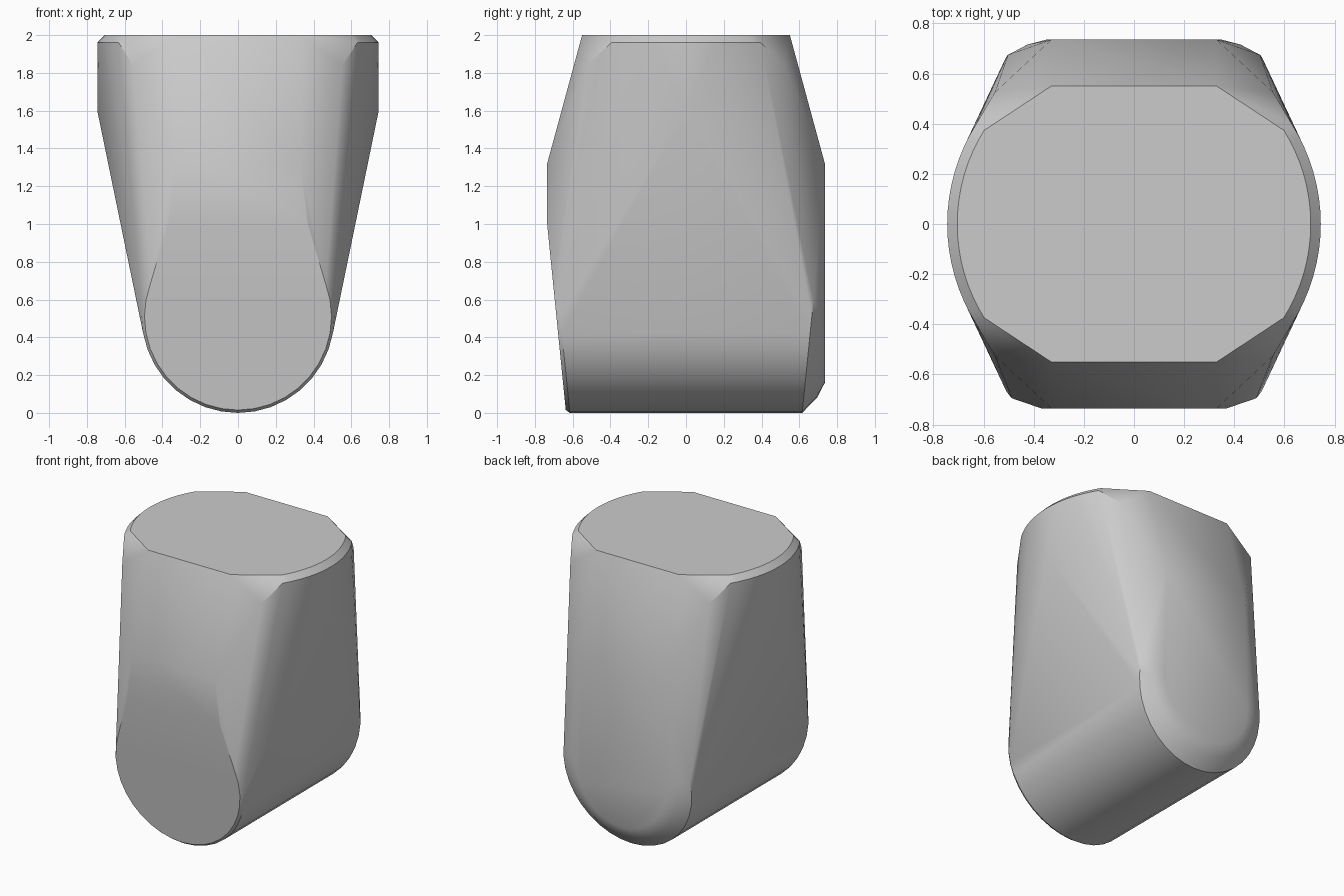
import bpy
import bmesh
from math import sin, cos, radians

if "Cube" in bpy.data.objects:
    bpy.data.objects.remove(bpy.data.objects["Cube"])

# Plain grey material
GREY = (0.6, 0.6, 0.6, 1)
grey = bpy.data.materials.new("plain_grey")
grey.use_nodes = True
grey.diffuse_color = GREY
grey.node_tree.nodes["Principled BSDF"].inputs["Base Color"].default_value = GREY

points = []


def mirrored(x, y, z, both=True):
    """Add a point on the left and right, and optionally front and back."""
    for side in (-1, 1):
        points.append((side * x, y, z))
        if both:
            points.append((side * x, -y, z))


def lower_arc(radius, y, lean, end):
    """Rounded lower rim on a leaning plane, y measured at the ground."""
    for a in range(-90, end + 1, 10):
        z = 0.51 + radius * sin(radians(a))
        mirrored(radius * cos(radians(a)), y + lean * z, z, False)


# Crown: curved sides with a narrow chamfer
for radius, z in ((0.705, 2.0), (0.745, 1.96)):
    for a in range(-32, 33, 4):
        mirrored(radius * cos(radians(a)), radius * sin(radians(a)), z, False)

# Flat front and back of the crown, corner facets, side apex and waist
mirrored(0.33, 0.55, 2.0)
mirrored(0.555, 0.525, 1.84)
mirrored(0.33, 0.735, 1.32)
mirrored(0.745, 0, 1.6, False)

# Leaning front face with a thin rim
mirrored(0.37, -0.735, 1.0, False)
lower_arc(0.495, -0.635, -0.1, 20)
lower_arc(0.51, -0.615, -0.1, 0)

# Upright back face with a rounded border
lower_arc(0.35, 0.735, 0, 0)
lower_arc(0.43, 0.69, 0.045, 10)
lower_arc(0.51, 0.615, 0.1, 20)

# Skin the profiles into one solid body
bm = bmesh.new()
for p in points:
    bm.verts.new(p)
bmesh.ops.remove_doubles(bm, verts=bm.verts, dist=0.001)
bmesh.ops.convex_hull(bm, input=bm.verts)
bmesh.ops.delete(bm, geom=[v for v in bm.verts if not v.link_faces], context='VERTS')
bmesh.ops.dissolve_limit(bm, angle_limit=radians(0.7), verts=bm.verts, edges=bm.edges)
bmesh.ops.recalc_face_normals(bm, faces=bm.faces)
mesh = bpy.data.meshes.new("body")
bm.to_mesh(mesh)
bm.free()
mesh.materials.append(grey)
body = bpy.data.objects.new("body", mesh)
bpy.context.collection.objects.link(body)
bpy.context.view_layer.objects.active = body
body.select_set(True)
bpy.ops.object.shade_smooth_by_angle(angle=radians(28))
